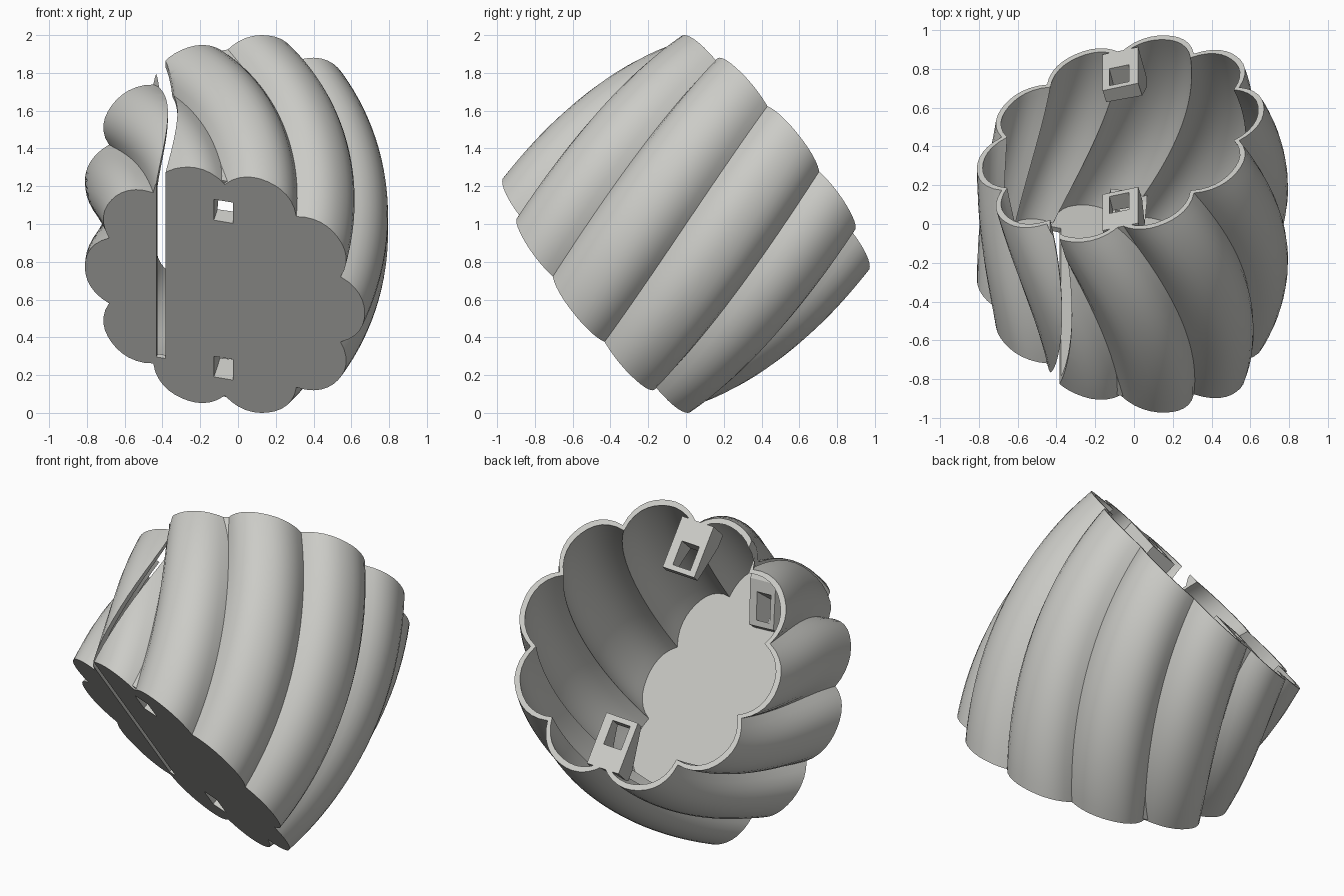
import bpy, bmesh
from math import sin, cos, pi, radians
from mathutils import Vector

cube = bpy.data.objects.get("Cube")
if cube:
    bpy.data.objects.remove(cube, do_unlink=True)

# Frame of the curved sweep: ring radius, half angle, tilted axes
RING, HALF = 2.17, radians(15)
MID = Vector((0.004, 0, 1))
ALONG = Vector((0, 0.783, 0.622))
ACROSS = Vector((0, -0.622, 0.783))
LENGTH = 0.56          # half length of the segment
LOBES, STEPS, ROWS = 10, 12, 24

clay = bpy.data.materials.new("pale_grey")
clay.use_nodes = True
clay.diffuse_color = (0.6, 0.6, 0.57, 1)
clay.node_tree.nodes["Principled BSDF"].inputs["Base Color"].default_value = (0.6, 0.6, 0.57, 1)


def place(u, v, t):
    """Point at radial u, sideways v, and t from -1 (base) to 1 (rim)."""
    a = t * HALF
    r = RING + u
    return MID + Vector((r * cos(a) - RING, 0, 0)) + ALONG * r * sin(a) + ACROSS * v


def loft(name, rings):
    """Closed solid through equal rings of points, with flat ends."""
    bm = bmesh.new()
    rows = [[bm.verts.new(p) for p in ring] for ring in rings]
    for a, b in zip(rows, rows[1:]):
        for i in range(len(a)):
            j = (i + 1) % len(a)
            bm.faces.new((a[i], a[j], b[j], b[i]))
    bm.faces.new(rows[0][::-1])
    bm.faces.new(rows[-1])
    bmesh.ops.recalc_face_normals(bm, faces=bm.faces)
    mesh = bpy.data.meshes.new(name)
    bm.to_mesh(mesh)
    bm.free()
    mesh.materials.append(clay)
    obj = bpy.data.objects.new(name, mesh)
    bpy.context.collection.objects.link(obj)
    return obj


def activate(obj):
    bpy.ops.object.select_all(action='DESELECT')
    obj.select_set(True)
    bpy.context.view_layer.objects.active = obj


def cut(obj, cutter):
    cutter.hide_render = True
    activate(obj)
    mod = obj.modifiers.new("cut", 'BOOLEAN')
    mod.operation = 'DIFFERENCE'
    mod.solver = 'EXACT'
    mod.object = cutter
    bpy.ops.object.modifier_apply(modifier=mod.name)


def lobed_ring(t, inset):
    """Scalloped section that twists one lobe from base to rim."""
    swell = 1 + 0.06 * (1 - t * t)
    turn = pi / LOBES * (t + 1)
    ring = []
    for i in range(LOBES * STEPS):
        x = (i % STEPS) / STEPS * 2 - 1
        r = 0.82 * swell * (1 - 0.13 * abs(x) ** 2.3) - inset
        a = (i / STEPS - 0.5) * 2 * pi / LOBES + turn
        ring.append(place(0.935 * r * cos(a), r * sin(a), t))
    return ring


# Hollow twisted body with a closed base
WALL = 0.033
outer = [-1 + 2 * i / ROWS for i in range(ROWS + 1)]
floor_t = -1 + WALL / LENGTH
inner = [1 + (floor_t - 1) * i / ROWS for i in range(ROWS + 1)]
body = loft("twisted_body", [lobed_ring(t, 0) for t in outer] + [lobed_ring(t, WALL) for t in inner])

# Curved slit through the base and upper wall
slit = loft("slit_cutter", [
    [place(u, v, -1.1 + 2.2 * i / ROWS) for u, v in
     ((-0.375, -0.53), (-0.325, -0.53), (-0.325, 1.1), (-0.375, 1.1))]
    for i in range(ROWS + 1)])
cut(body, slit)
bpy.data.objects.remove(slit, do_unlink=True)

# Socket blocks at both ends, each with a square hole
PROFILE = ((0.43, 0), (0.73, 0), (0.73, 0.2), (0.66, 0.2), (0.43, 0.08))
for end, end_name in ((-1, "base"), (1, "rim")):
    for side, side_name in ((-1, "lower"), (1, "upper")):
        lift = 0.01 if end < 0 else 0
        block = loft(f"{end_name}_{side_name}_socket", [
            [place(u, side * v, end * (1 - max(s, lift) / LENGTH)) for v, s in PROFILE]
            for u in (-0.095, 0.095)])
        hole = loft("hole_cutter", [
            [place(u, side * v, end * (1 - s / LENGTH)) for u, v in
             ((-0.055, 0.46), (0.05, 0.46), (0.05, 0.6), (-0.055, 0.6))]
            for s in (-0.06, 0.32)])
        cut(block, hole)
        if end < 0:
            cut(body, hole)
        bpy.data.objects.remove(hole, do_unlink=True)

# Smooth flutes with crisp grooves
activate(body)
bpy.ops.object.shade_smooth_by_angle(angle=radians(30))
